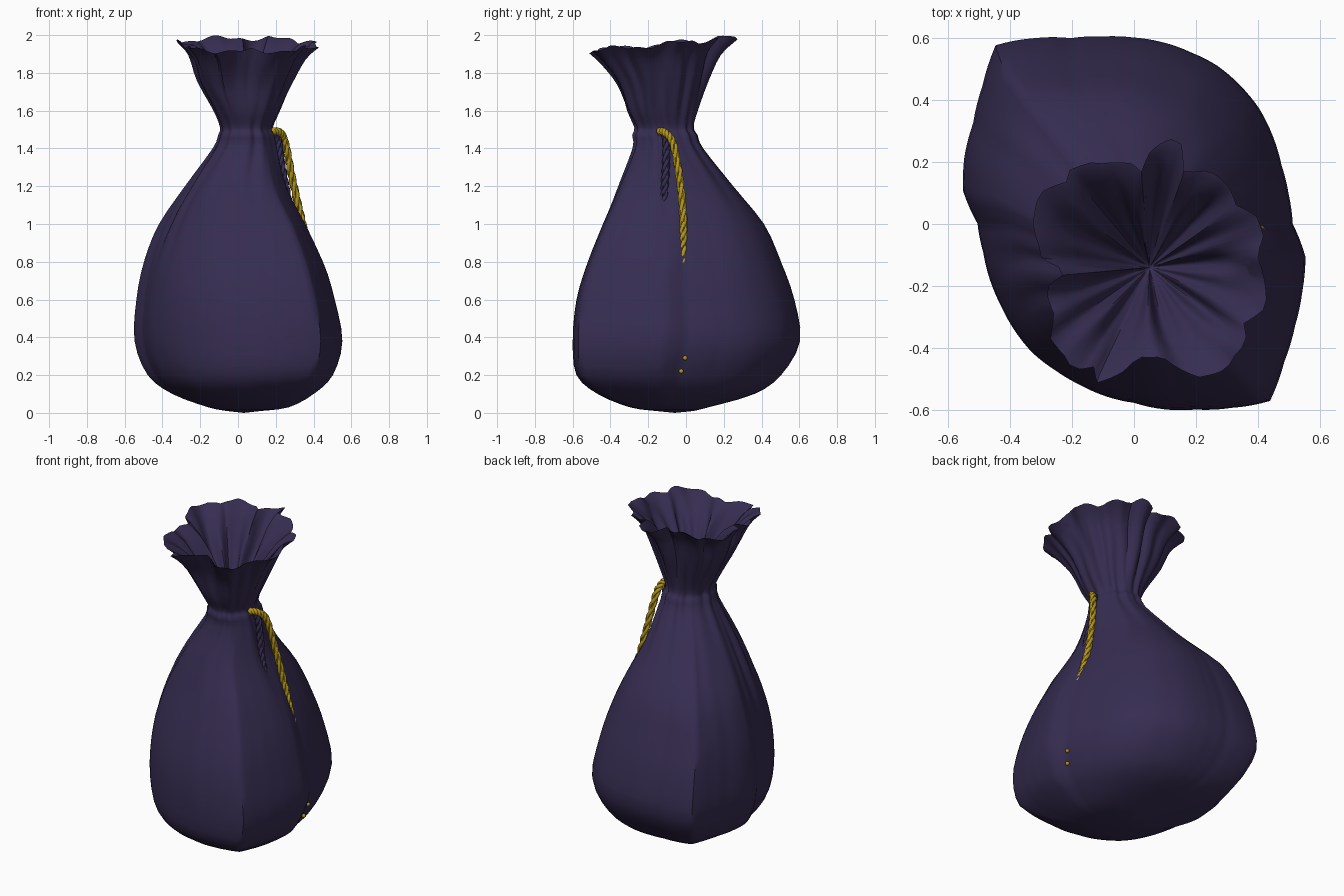
import bpy, math
from mathutils import Vector

cube = bpy.data.objects.get("Cube")
if cube:
    bpy.data.objects.remove(cube)


def material(name, colour):
    mat = bpy.data.materials.new(name)
    mat.diffuse_color = (*colour, 1)
    mat.use_nodes = True
    bsdf = next(n for n in mat.node_tree.nodes if n.type == 'BSDF_PRINCIPLED')
    bsdf.inputs["Base Color"].default_value = (*colour, 1)
    bsdf.inputs["Roughness"].default_value = 0.8
    return mat


purple = material("purple_cloth", (0.037, 0.026, 0.082))
gold = material("gold_cord", (0.45, 0.30, 0.012))


def blend(a, b, t):
    return a + (b - a) * t


def clamp(t):
    return max(0.0, min(1.0, t))


def around_table(table, angle):
    """Straight-line lookup in a table that runs once around the circle."""
    t = angle / math.tau * len(table)
    i = math.floor(t)
    return blend(table[i % len(table)], table[(i + 1) % len(table)], t - i) / 100


def spline(points, t):
    """Catmull-Rom through vectors, t counted in points."""
    i = math.floor(t)
    f = t - i
    a, b, c, d = (points[max(0, min(len(points) - 1, i + k))] for k in (-1, 0, 1, 2))
    return b + (c - a) * (f / 2) + (a * 2 - b * 5 + c * 4 - d) * (f * f / 2) \
        + (b * 3 - a - c * 3 + d) * (f ** 3 / 2)


# Lens-shaped cushion section and ruffled mouth, as percent radii around the circle
LENS = [93, 92, 92, 94, 96, 97, 98, 98, 99, 100, 102, 106, 115, 125, 115, 108, 105, 101,
        91, 89, 89, 89, 90, 91, 91, 92, 94, 96, 101, 106, 114, 124, 115, 109, 105, 102]
RIM = [37, 36, 37, 39, 39, 39, 37, 35, 36, 37, 37, 37, 36, 34, 33, 41, 42, 40,
       37, 31, 34, 35, 36, 37, 39, 40, 41, 39, 41, 43, 43, 42, 41, 39, 37, 36,
       30, 29, 34, 35, 35, 35, 37, 40, 40, 40, 41, 40, 37, 41, 38, 35, 31, 29,
       29, 29, 30, 33, 36, 39, 40, 41, 41, 40, 40, 39, 36, 38, 40, 40, 39, 38]

# Height, left and right edge, front and back edge
LEVELS = [Vector(v) for v in (
    (.01, -.06, .12, -.16, .04),
    (.03, -.16, .27, -.30, .12),
    (.10, -.35, .40, -.47, .36),
    (.20, -.48, .50, -.58, .50),
    (.38, -.55, .55, -.60, .60),
    (.60, -.54, .51, -.58, .57),
    (.80, -.50, .45, -.52, .50),
    (1.0, -.42, .36, -.44, .41),
    (1.2, -.28, .26, -.36, .25),
    (1.4, -.13, .21, -.28, .09),
    (1.47, -.10, .195, -.28, .06),
    (1.51, -.09, .18, -.27, .04),
    (1.6, -.13, .22, -.32, .06),
    (1.75, -.22, .29, -.38, .11),
    (1.88, -.27, .36, -.47, .17),
    (1.95, -.33, .43, -.53, .25))]


def section(angle, z, flare):
    """Relative radius of the cloth at an angle and height."""
    boxy = clamp((1.5 - z) / 0.5) * clamp(0.6 + z * 2)
    body = blend(1, around_table(LENS, angle), boxy)
    # gathers radiating from the tie
    gather = clamp(1 - abs(z - 1.5) / 0.5) ** 1.5
    body += gather * (0.035 * math.sin(angle * 11) + 0.02 * math.sin(angle * 17 + 1))
    # long creases on the left and right sides
    for centre, depth in ((3.4, 0.06), (3.75, 0.04), (6.1, 0.04), (2.35, 0.04)):
        off = (angle - centre) / 0.09
        body -= depth * math.exp(-off * off) * clamp(1 - abs(z - 1.15) / 0.4)
    pleat = 0.08 * flare * (1 - flare) * math.sin(angle * 18)
    return blend(body, around_table(RIM, angle) / 0.39, flare) + pleat


def ring(level, around, flare, inside=0):
    z, x0, x1, y0, y1 = level
    out = []
    for k in range(around):
        a = math.tau * k / around
        r = section(a, z, flare)
        r += inside * (0.14 * math.sin(a * 9 + 1) + 0.09 * math.sin(a * 17))
        lift = 0.035 * math.sin(a) + 0.011 * math.sin(a * 7) + 0.007 * math.sin(a * 16)
        lift *= flare ** 3 * (1 - inside)
        out.append(((x0 + x1) / 2 + (x1 - x0) / 2 * r * math.cos(a),
                    (y0 + y1) / 2 + (y1 - y0) / 2 * r * math.sin(a), z + lift))
    return out


def finish(obj, mat, angle=50):
    obj.data.materials.append(mat)
    bpy.ops.object.select_all(action='DESELECT')
    obj.select_set(True)
    bpy.context.view_layer.objects.active = obj
    bpy.ops.object.shade_smooth_by_angle(angle=math.radians(angle))


def loft(name, rings, bottom, top, mat):
    """Skin a stack of rings and close both ends to a point."""
    n = len(rings[0])
    verts = [v for r in rings for v in r] + [bottom, top]
    last = (len(rings) - 1) * n
    faces = []
    for k in range(n):
        j = (k + 1) % n
        for i in range(0, last, n):
            faces.append((i + k, i + j, i + n + j, i + n + k))
        faces.append((j, k, len(verts) - 2))
        faces.append((last + k, last + j, len(verts) - 1))
    mesh = bpy.data.meshes.new(name)
    mesh.from_pydata(verts, [], faces)
    mesh.update()
    obj = bpy.data.objects.new(name, mesh)
    bpy.context.collection.objects.link(obj)
    finish(obj, mat)


# Sack: outer cloth from base to mouth, then the funnel folding back inside
AROUND = 144
rings = []
for s in range((len(LEVELS) - 1) * 3 + 1):
    level = spline(LEVELS, s / 3)
    rings.append(ring(level, AROUND, clamp((level[0] - 1.5) / 0.45)))
for z, half in ((1.94, .365), (1.89, .30), (1.8, .23), (1.7, .16), (1.6, .09), (1.52, .03)):
    depth = clamp((1.94 - z) / 0.2)
    rings.append(ring((z, .05 - half, .05 + half, -.14 - half, -.14 + half),
                      AROUND, 1, depth))
loft("sack", rings, (.03, -.06, 0), (.05, -.14, 1.5), purple)


def rope(name, path, mat, turns, thick=0.011):
    """Three strands twisted around a path."""
    path = [Vector(p) for p in path]
    count = 90
    curve = bpy.data.curves.new(name, 'CURVE')
    curve.dimensions = '3D'
    curve.bevel_depth = thick
    curve.bevel_resolution = 1
    curve.use_fill_caps = True
    for strand in range(3):
        line = curve.splines.new('POLY')
        line.points.add(count - 1)
        for i in range(count):
            t = i / (count - 1) * (len(path) - 1)
            here = spline(path, t)
            along = spline(path, min(t + .01, len(path) - 1)) - spline(path, max(t - .01, 0))
            side = along.cross(Vector((0, 1, .3))).normalized()
            other = along.cross(side).normalized()
            a = math.tau * (turns * i / count + strand / 3)
            line.points[i].co = (*(here + (side * math.cos(a) + other * math.sin(a)) * thick), 1)
    obj = bpy.data.objects.new(name, curve)
    bpy.context.collection.objects.link(obj)
    bpy.ops.object.select_all(action='DESELECT')
    obj.select_set(True)
    bpy.context.view_layer.objects.active = obj
    bpy.ops.object.convert(target='MESH')
    finish(bpy.context.view_layer.objects.active, mat, 60)


# Drawstring ends hanging from the neck on the left side
rope("gold_drawstring", [(.18, -.14, 1.49), (.22, -.115, 1.485), (.25, -.07, 1.43),
                         (.285, -.035, 1.25), (.33, -.015, 1.05), (.37, -.015, .9),
                         (.41, -.02, .76)], gold, 6)
rope("purple_drawstring", [(.17, -.12, 1.48), (.21, -.105, 1.45), (.23, -.105, 1.32),
                           (.255, -.115, 1.18), (.28, -.12, 1.06)], purple, 4)

# Cord tips poking through the cloth low on the left side
for n, (y, z) in enumerate(((-.025, .22), (-.005, .29))):
    wanted = Vector((.5, y, z))
    spot = min((Vector(v) for r in rings for v in r), key=lambda v: (v - wanted).length)
    bpy.ops.mesh.primitive_ico_sphere_add(subdivisions=1, radius=.014,
                                          location=(spot.x - .005, y, z))
    tip = bpy.context.object
    tip.name = f"cord_tip_{n + 1}"
    finish(tip, gold)
